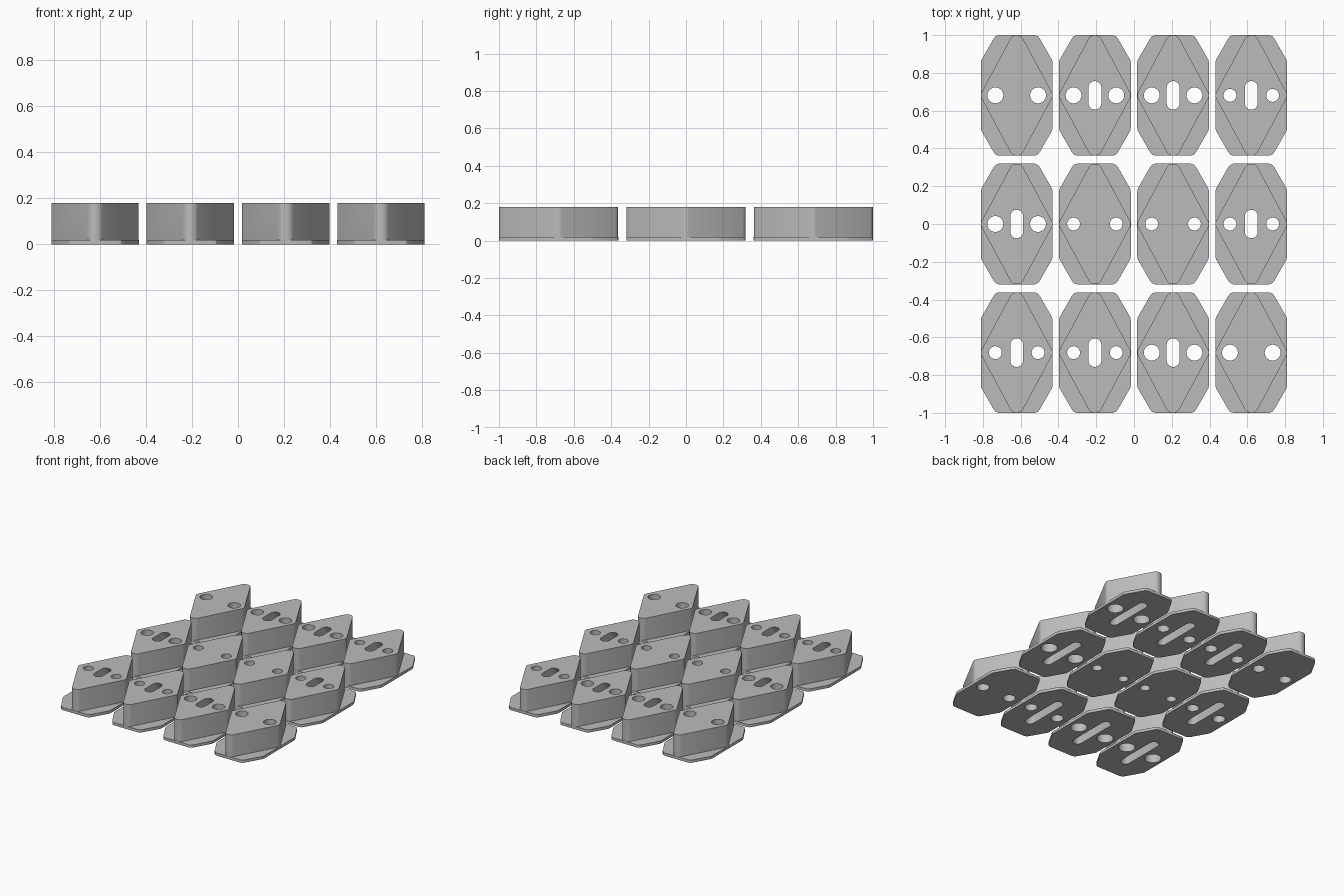
import bpy, bmesh, math

if "Cube" in bpy.data.objects:
    bpy.data.objects.remove(bpy.data.objects["Cube"])

PITCH_X, PITCH_Y = 0.414, 0.681
HOLE_X = 0.113
grey = bpy.data.materials.new("plain grey")
grey.diffuse_color = (0.5, 0.5, 0.5, 1)
grey.use_nodes = True
grey.node_tree.nodes["Principled BSDF"].inputs["Base Color"].default_value = grey.diffuse_color


def loft(name, rings):
    """Closed solid through rings of (points, z) with equal point counts."""
    bm = bmesh.new()
    loops = [[bm.verts.new((x, y, z)) for x, y in pts] for pts, z in rings]
    n = len(loops[0])
    for a, b in zip(loops, loops[1:]):
        for i in range(n):
            j = (i + 1) % n
            bm.faces.new((a[i], a[j], b[j], b[i]))
    bm.faces.new(loops[0][::-1])
    bm.faces.new(loops[-1])
    bmesh.ops.recalc_face_normals(bm, faces=bm.faces)
    mesh = bpy.data.meshes.new(name)
    bm.to_mesh(mesh)
    bm.free()
    obj = bpy.data.objects.new(name, mesh)
    bpy.context.collection.objects.link(obj)
    return obj


def mirrored(quarter):
    """Mirror a first-quadrant outline (from +x towards +y) into a full loop."""
    right = [(x, -y) for x, y in quarter[::-1]] + quarter
    return right + [(-x, -y) for x, y in right]


def oval(cx, radius, half_length=None, n=32):
    """Circle, or a slot along y when half_length is given."""
    s = (half_length or radius) - radius
    pts = []
    for i in range(n):
        a = 2 * math.pi * (i + 0.5) / n
        pts.append((cx + radius * math.cos(a),
                    radius * math.sin(a) + math.copysign(s, math.sin(a))))
    return pts


plate_outline = mirrored([(0.19, 0.172), (0.187, 0.187), (0.123, 0.299),
                          (0.112, 0.313), (0.096, 0.319)])
block_outline = mirrored([(0.1895, 0.006), (0.186, 0.016), (0.032, 0.303),
                          (0.021, 0.314), (0.007, 0.3185)])


def make_tile(col, row, radius, slot):
    tile = loft("tile", [(plate_outline, 0), (plate_outline, 0.02)])
    tools = [(loft("block", [(block_outline, 0.01), (block_outline, 0.18)]), 'UNION')]
    # Screw holes, with a wider bore underneath on small-holed slotted tiles
    for s in (-1, 1):
        ring = oval(s * HOLE_X, radius)
        tools.append((loft("hole_cutter", [(ring, -0.05), (ring, 0.25)]), 'DIFFERENCE'))
        if slot and radius < 0.04:
            ring = oval(s * HOLE_X, 0.055)
            tools.append((loft("bore_cutter", [(ring, -0.05), (ring, 0.08)]), 'DIFFERENCE'))
    # Centre slot, flaring towards the underside
    if slot:
        tools.append((loft("slot_cutter", [(oval(0, 0.034, 0.18), -0.001),
                                           (oval(0, 0.034, 0.075), 0.181)]), 'DIFFERENCE'))
    for tool, op in tools:
        m = tile.modifiers.new(op.lower(), 'BOOLEAN')
        m.operation, m.solver, m.object = op, 'EXACT', tool
    dg = bpy.context.evaluated_depsgraph_get()
    mesh = bpy.data.meshes.new_from_object(tile.evaluated_get(dg))
    tile.modifiers.clear()
    tile.data = mesh
    for tool, _ in tools:
        bpy.data.objects.remove(tool)
    mesh.materials.clear()
    mesh.materials.append(grey)
    tile.location = ((col - 1.5) * PITCH_X, (row - 1) * PITCH_Y, 0)
    bpy.ops.object.select_all(action='DESELECT')
    tile.select_set(True)
    bpy.context.view_layer.objects.active = tile
    bpy.ops.object.shade_smooth_by_angle(angle=math.radians(30))


# Hole radius and slot per tile, rows from front to back
BIG, SMALL = 0.042, 0.034
layout = [
    [(SMALL, True), (SMALL, True), (BIG, True), (BIG, False)],
    [(BIG, True), (SMALL, False), (SMALL, False), (SMALL, True)],
    [(BIG, False), (BIG, True), (BIG, True), (SMALL, True)],
]
for row, tiles in enumerate(layout):
    for col, (radius, slot) in enumerate(tiles):
        make_tile(col, row, radius, slot)
